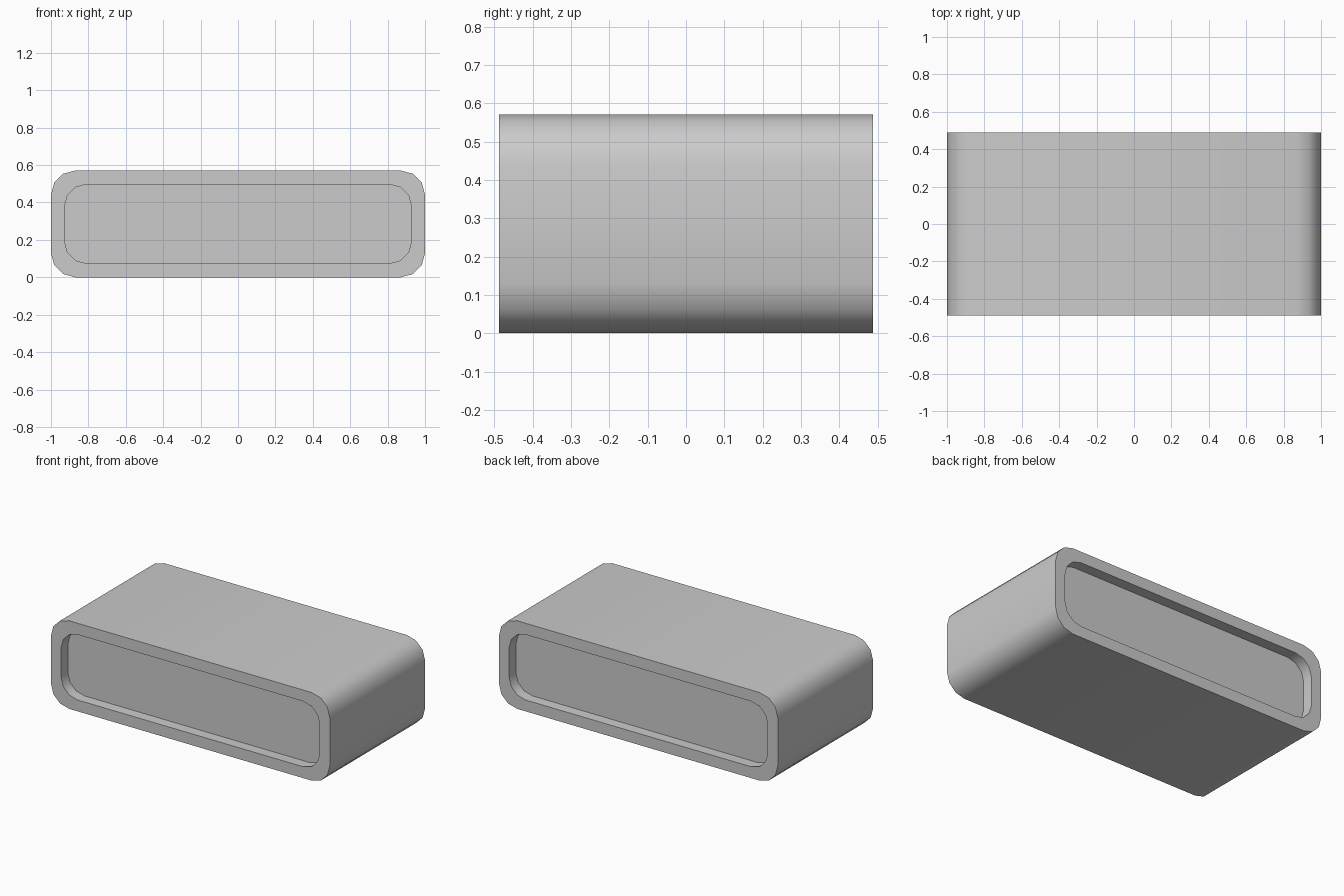
import bpy, bmesh
from math import pi, cos, sin

if "Cube" in bpy.data.objects:
    bpy.data.objects.remove(bpy.data.objects["Cube"])

HALF_DEPTH, RECESS, MID_Z = 0.488, 0.07, 0.2855


def rounded_ring(bm, hx, hz, r, y, seg=3):
    """Rounded rectangle of vertices in the XZ plane at depth y."""
    ring = []
    for q, (sx, sz) in enumerate([(1, 1), (-1, 1), (-1, -1), (1, -1)]):
        for i in range(seg + 1):
            a = (q + i / seg) * pi / 2
            ring.append(bm.verts.new((sx * (hx - r) + r * cos(a), y,
                                      MID_Z + sz * (hz - r) + r * sin(a))))
    return ring


# Rounded casing with a shallow recessed panel in the front and back
outer, inner = (1.0, 0.2855, 0.13), (0.928, 0.212, 0.12)
bm = bmesh.new()
rings = [rounded_ring(bm, *p, y) for p, y in [
    (inner, -HALF_DEPTH + RECESS), (inner, -HALF_DEPTH), (outer, -HALF_DEPTH),
    (outer, HALF_DEPTH), (inner, HALF_DEPTH), (inner, HALF_DEPTH - RECESS)]]
for a, b in zip(rings, rings[1:]):
    for i in range(len(a)):
        j = (i + 1) % len(a)
        bm.faces.new((a[i], a[j], b[j], b[i]))

# Recess panels
bm.faces.new(rings[0])
bm.faces.new(rings[-1])
bmesh.ops.recalc_face_normals(bm, faces=bm.faces)

mesh = bpy.data.meshes.new("casing")
bm.to_mesh(mesh)
bm.free()
casing = bpy.data.objects.new("casing", mesh)
bpy.context.collection.objects.link(casing)

# Smooth corners, crisp rims
bpy.context.view_layer.objects.active = casing
casing.select_set(True)
bpy.ops.object.shade_smooth_by_angle(angle=pi / 4)
